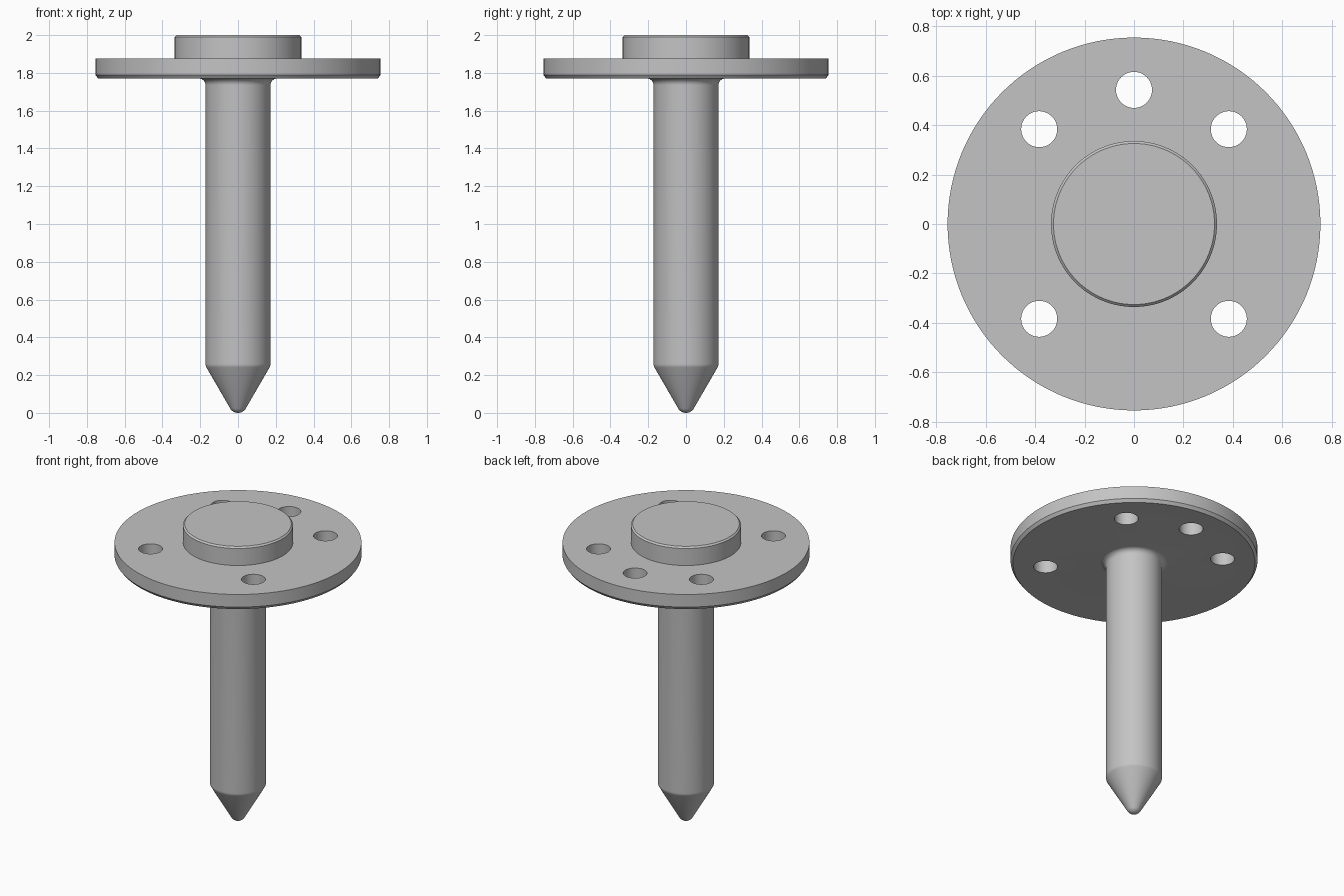
import bpy
import bmesh
from math import radians, sin, cos, pi
from mathutils import Vector, Matrix

default = bpy.data.objects.get("Cube")
if default:
    bpy.data.objects.remove(default, do_unlink=True)

SEGMENTS = 128
PLATE_R, PLATE_BOTTOM, PLATE_TOP = 0.755, 1.77, 1.875
HUB_R, SHAFT_R, CONE_TOP = 0.336, 0.172, 0.25
TIP_R, FILLET = 0.048, 0.035

grey = bpy.data.materials.new("plain grey")
grey.use_nodes = True
colour = (0.55, 0.55, 0.55, 1)
grey.diffuse_color = colour
grey.node_tree.nodes["Principled BSDF"].inputs["Base Color"].default_value = colour


def arc(cx, cz, radius, start, end, steps):
    """Points of an arc in the radius/height plane."""
    angles = [radians(start + (end - start) * i / steps) for i in range(steps + 1)]
    return [(cx + radius * cos(a), cz + radius * sin(a)) for a in angles]


def add_object(name, bm):
    mesh = bpy.data.meshes.new(name)
    bm.to_mesh(mesh)
    bm.free()
    obj = bpy.data.objects.new(name, mesh)
    bpy.context.collection.objects.link(obj)
    mesh.materials.append(grey)
    return obj


def lathe(name, profile):
    """Spin a profile of (radius, height) points around z."""
    bm = bmesh.new()
    verts = [bm.verts.new((r, 0, z)) for r, z in profile]
    edges = [bm.edges.new(pair) for pair in zip(verts, verts[1:])]
    bmesh.ops.spin(bm, geom=verts + edges, cent=(0, 0, 0), axis=(0, 0, 1),
                   angle=2 * pi, steps=SEGMENTS, use_merge=True)
    bmesh.ops.remove_doubles(bm, verts=bm.verts, dist=0.0001)
    bmesh.ops.recalc_face_normals(bm, faces=bm.faces)
    return add_object(name, bm)


# Pin, flange and hub as one turned solid
tip = [(0, 0)] + arc(0, TIP_R, TIP_R, -90, -30, 8)[1:]
shoulder = arc(SHAFT_R - 0.04, CONE_TOP + 0.01, 0.04, -30, 0, 4)
fillet = arc(SHAFT_R + FILLET, PLATE_BOTTOM - FILLET, FILLET, 180, 90, 8)
plate = [(PLATE_R - 0.015, PLATE_BOTTOM), (PLATE_R, PLATE_BOTTOM + 0.02),
         (PLATE_R, PLATE_TOP)]
hub = [(HUB_R, PLATE_TOP), (HUB_R, 1.99), (HUB_R - 0.01, 2), (0, 2)]
body = lathe("flanged_pin", tip + shoulder + fillet + plate + hub)

# Five bolt holes through the flange
bm = bmesh.new()
for angle in (45, 90, 135, 225, 315):
    spot = Vector((0.543 * cos(radians(angle)), 0.543 * sin(radians(angle)), 1.82))
    bmesh.ops.create_cone(bm, cap_ends=True, segments=48, radius1=0.073,
                          radius2=0.073, depth=0.3, matrix=Matrix.Translation(spot))
cutter = add_object("hole_cutter", bm)
cutter.hide_render = True

cut = body.modifiers.new("bolt_holes", "BOOLEAN")
cut.operation = "DIFFERENCE"
cut.solver = "EXACT"
cut.object = cutter

bpy.ops.object.select_all(action="DESELECT")
body.select_set(True)
bpy.context.view_layer.objects.active = body
bpy.ops.object.modifier_apply(modifier=cut.name)
bpy.data.objects.remove(cutter, do_unlink=True)
bpy.ops.object.shade_smooth_by_angle(angle=radians(25))
